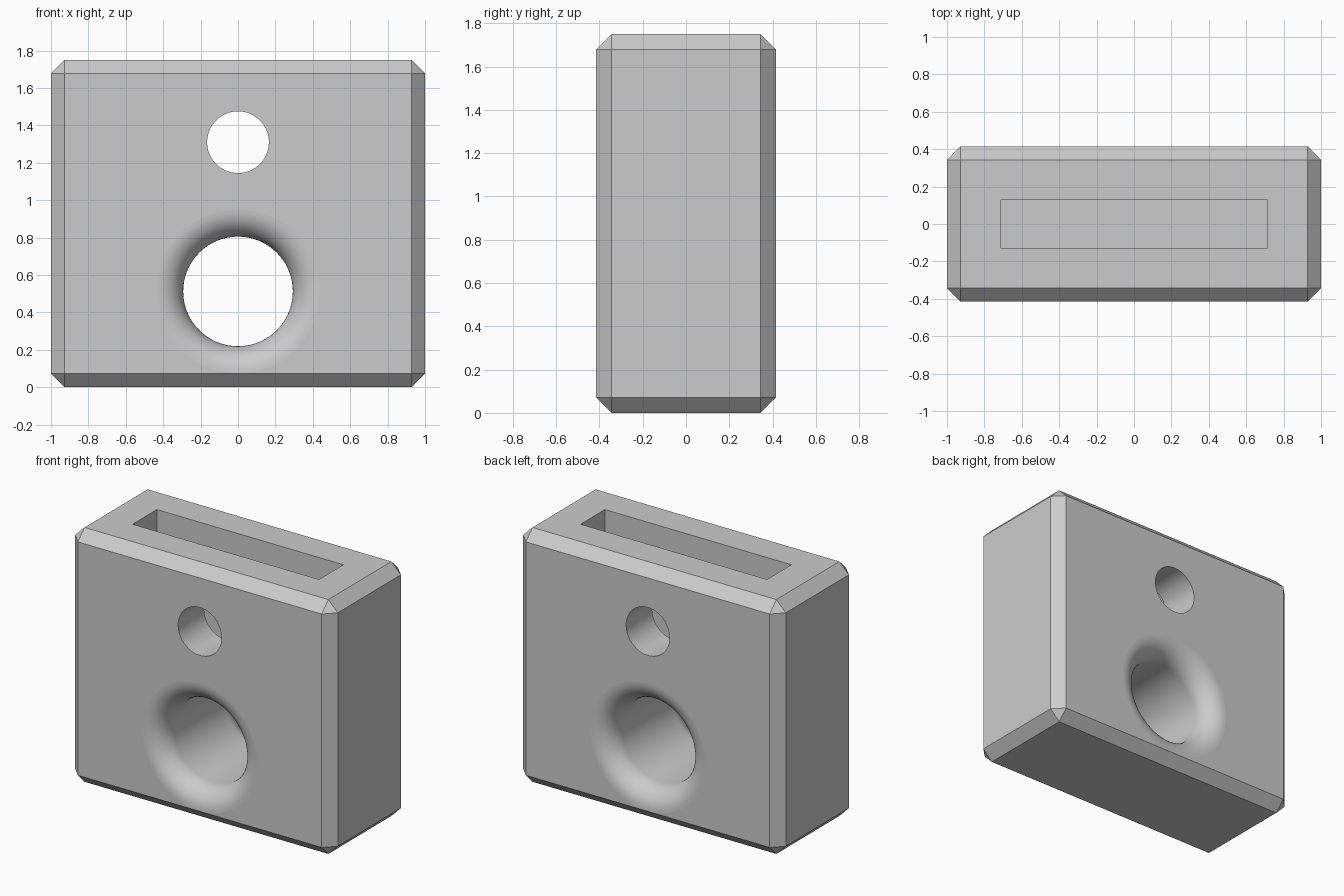
import bpy
import bmesh
from math import sin, cos, pi
from mathutils import Matrix

if "Cube" in bpy.data.objects:
    bpy.data.objects.remove(bpy.data.objects["Cube"])

WIDTH, DEPTH, HEIGHT, CHAMFER = 2.0, 0.83, 1.75, 0.072
SLOT_FLOOR = 1.0
SEGMENTS = 96

grey = bpy.data.materials.new("light_grey")
grey.use_nodes = True
grey.diffuse_color = (0.6, 0.6, 0.6, 1)
grey.node_tree.nodes["Principled BSDF"].inputs["Base Color"].default_value = (0.6, 0.6, 0.6, 1)


def make_object(name, bm):
    bmesh.ops.recalc_face_normals(bm, faces=bm.faces)
    mesh = bpy.data.meshes.new(name)
    bm.to_mesh(mesh)
    bm.free()
    mesh.materials.append(grey)
    obj = bpy.data.objects.new(name, mesh)
    bpy.context.collection.objects.link(obj)
    return obj


def box(name, size, center, chamfer=0):
    bm = bmesh.new()
    bmesh.ops.create_cube(bm, size=1, matrix=Matrix.Translation(center) @ Matrix.Diagonal((*size, 1)))
    if chamfer:
        bmesh.ops.bevel(bm, geom=bm.edges[:], offset=chamfer, segments=1, affect='EDGES')
    return make_object(name, bm)


def turned(name, profile, z):
    """Spin (radius, y) points about the front-to-back axis at height z."""
    bm = bmesh.new()
    verts = [bm.verts.new((r, y, z)) for r, y in profile]
    edges = [bm.edges.new(pair) for pair in zip(verts, verts[1:])]
    bmesh.ops.spin(bm, geom=verts + edges, cent=(0, 0, z), axis=(0, 1, 0),
                   angle=2 * pi, steps=SEGMENTS, use_merge=True)
    bmesh.ops.remove_doubles(bm, verts=bm.verts, dist=1e-5)
    # Smooth walls carry over to the finished hole; the flat caps stay outside the block
    for face in bm.faces:
        face.smooth = True
    return make_object(name, bm)


# Chamfered block
block = box("block", (WIDTH, DEPTH, HEIGHT), (0, 0, HEIGHT / 2), CHAMFER)

# Strap slot, open at the top
slot = box("slot_cutter", (1.42, 0.264, HEIGHT + 0.2 - SLOT_FLOOR),
           (0, 0, (HEIGHT + 0.2 + SLOT_FLOOR) / 2))

# Plain pin hole
pin_hole = turned("pin_hole_cutter", [(0, -0.6), (0.165, -0.6), (0.165, 0.6), (0, 0.6)], 1.31)

# Large hole with a rounded mouth on both sides
radius, fillet, half = 0.293, 0.145, DEPTH / 2
mouth = [(radius + fillet * (1 - cos(a)), half - fillet + fillet * sin(a))
         for a in (pi / 2 * i / 12 for i in range(13))]
mouth += [(radius + fillet, 0.6), (0, 0.6)]
large_hole = turned("large_hole_cutter", [(r, -y) for r, y in reversed(mouth)] + mouth, 0.512)

# Cut the openings and discard the cutters
bpy.context.view_layer.objects.active = block
for cutter in (slot, pin_hole, large_hole):
    cutter.hide_render = True
    cut = block.modifiers.new(cutter.name, 'BOOLEAN')
    cut.operation = 'DIFFERENCE'
    cut.solver = 'EXACT'
    cut.object = cutter
    bpy.ops.object.modifier_apply(modifier=cut.name)
    bpy.data.objects.remove(cutter)
